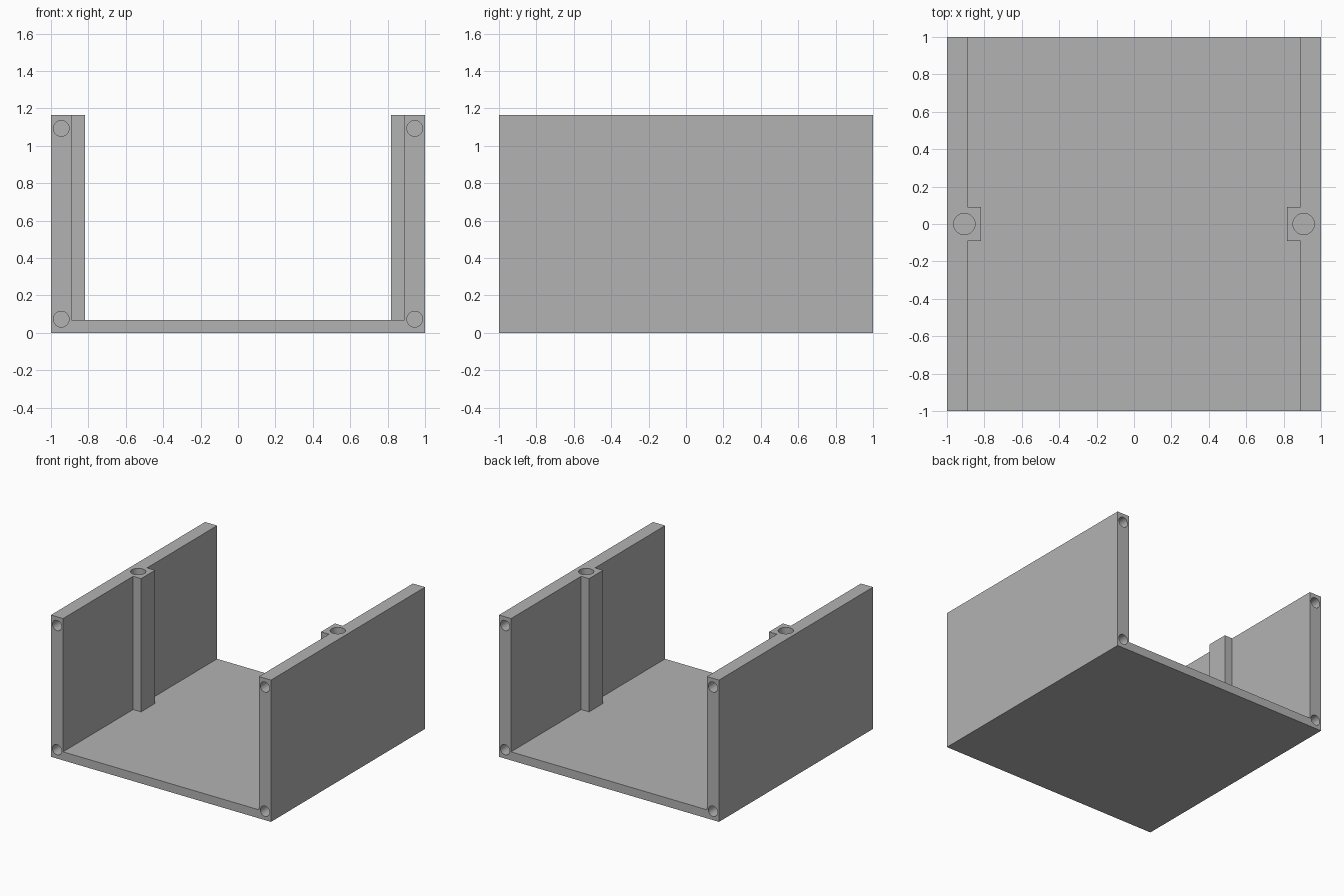
import bpy
import bmesh
import math

default = bpy.data.objects.get("Cube")
if default:
    bpy.data.objects.remove(default, do_unlink=True)

# Overall dimensions
HALF, HEIGHT = 1.0, 1.165
WALL, FLOOR = 0.11, 0.07
POST_IN, POST_HALF = 0.818, 0.09

grey = bpy.data.materials.new("matte_grey")
grey.use_nodes = True
colour = (0.45, 0.45, 0.45, 1)
grey.diffuse_color = colour
grey.node_tree.nodes["Principled BSDF"].inputs["Base Color"].default_value = colour


def extrude_profile(name, points, direction):
    """Solid made by sweeping a flat outline along a direction."""
    bm = bmesh.new()
    face = bm.faces.new([bm.verts.new(p) for p in points])
    swept = bmesh.ops.extrude_face_region(bm, geom=[face])["geom"]
    verts = [v for v in swept if isinstance(v, bmesh.types.BMVert)]
    bmesh.ops.translate(bm, verts=verts, vec=direction)
    bmesh.ops.recalc_face_normals(bm, faces=bm.faces)
    mesh = bpy.data.meshes.new(name)
    bm.to_mesh(mesh)
    bm.free()
    mesh.materials.append(grey)
    obj = bpy.data.objects.new(name, mesh)
    bpy.context.collection.objects.link(obj)
    return obj


def combine(target, tool, operation):
    """Apply a boolean and discard the helper solid."""
    tool.hide_render = True
    mod = target.modifiers.new(operation.lower(), "BOOLEAN")
    mod.operation, mod.solver, mod.object = operation, "EXACT", tool
    bpy.context.view_layer.objects.active = target
    bpy.ops.object.modifier_apply(modifier=mod.name)
    bpy.data.objects.remove(tool, do_unlink=True)


def drill(target, location, radius, depth, rotation=(0, 0, 0)):
    """Blind round hole centred on a surface point."""
    bpy.ops.mesh.primitive_cylinder_add(vertices=48, radius=radius, depth=2 * depth,
                                        location=location, rotation=rotation)
    cutter = bpy.context.object
    cutter.name = "hole_cutter"
    cutter.data.materials.append(grey)
    combine(target, cutter, "DIFFERENCE")


# U-shaped channel: floor and two side walls
inner = HALF - WALL
outline = [(-HALF, 0), (HALF, 0), (HALF, HEIGHT), (inner, HEIGHT),
           (inner, FLOOR), (-inner, FLOOR), (-inner, HEIGHT), (-HALF, HEIGHT)]
channel = extrude_profile("open_enclosure", [(x, -HALF, z) for x, z in outline],
                          (0, 2 * HALF, 0))

for side in (-1, 1):
    # Screw post on the inside of the wall
    near, far = side * POST_IN, side * (HALF - WALL / 2)
    plan = [(near, -POST_HALF), (far, -POST_HALF), (far, POST_HALF), (near, POST_HALF)]
    post = extrude_profile("screw_post", [(x, y, FLOOR / 2) for x, y in plan],
                           (0, 0, HEIGHT - FLOOR / 2))
    combine(channel, post, "UNION")
    drill(channel, (side * 0.907, 0, HEIGHT), 0.057, 0.3)

    # Screw holes in the front and back edges
    for end in (-HALF, HALF):
        for z in (0.073, 1.093):
            drill(channel, (side * 0.945, end, z), 0.042, 0.3, (math.pi / 2, 0, 0))

bpy.ops.object.select_all(action="DESELECT")
channel.select_set(True)
bpy.context.view_layer.objects.active = channel
bpy.ops.object.shade_smooth_by_angle(angle=math.radians(30))
